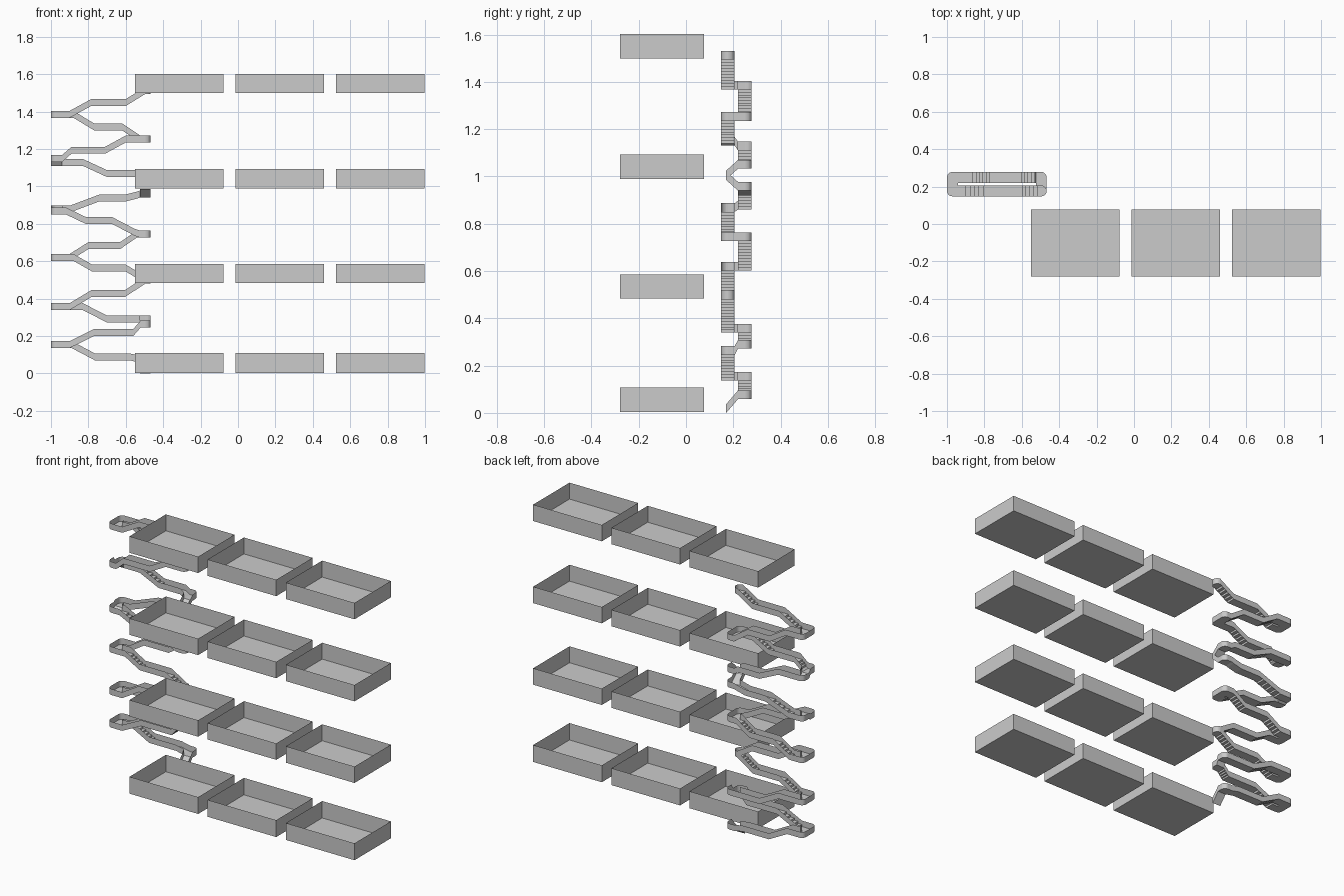
import bpy, bmesh
from math import sin, cos, pi, ceil
from mathutils import Vector

if "Cube" in bpy.data.objects:
    bpy.data.objects.remove(bpy.data.objects["Cube"])

F, K = 0.177, 0.249        # front and back lane centre lines
L, R = -0.971, -0.496      # left and right turning points
W, H = 0.029, 0.037        # half width and wall height of the stair
RISE = 0.013


def finish(bm, name):
    bmesh.ops.remove_doubles(bm, verts=bm.verts, dist=1e-5)
    me = bpy.data.meshes.new(name)
    bm.to_mesh(me)
    bm.free()
    ob = bpy.data.objects.new(name, me)
    bpy.context.collection.objects.link(ob)
    return ob


# open-topped floor tray
def tray(name, x0, x1, z0, z1):
    bm = bmesh.new()
    bmesh.ops.create_cube(bm, size=1)
    for v in bm.verts:
        v.co = (x0 if v.co.x < 0 else x1, -0.28 if v.co.y < 0 else 0.077,
                z0 if v.co.z < 0 else z1)
    top = [f for f in bm.faces if f.normal.z > 0.5]
    bmesh.ops.delete(bm, geom=top, context='FACES')
    finish(bm, name)


# left/right edge pairs along a path, rounded on the outside of each turn
def edge_pairs(pts, cap_start, cap_end):
    P = [Vector(p[:2]) for p in pts]
    D = [(b - a).normalized() for a, b in zip(P, P[1:])]
    out = []
    for i, p in enumerate(P):
        z = pts[i][2]
        d = D[min(i, len(D) - 1)]
        n = Vector((-d.y, d.x))
        if 0 < i < len(P) - 1 and abs(D[i - 1].dot(d)) < 0.5:
            a = D[i - 1]
            side = 1 if a.cross(d) > 0 else -1      # inner side: left is +1
            inner = p + (d - a) * W
            outer = [p - (d + a) * W]
            outer += [p + (a * sin(t * pi / 12) - d * cos(t * pi / 12)) * W for t in range(7)]
            outer += [p + (a + d) * W]
            out += [(inner, o, z) if side > 0 else (o, inner, z) for o in outer]
            continue
        caps = [(p + n * W, p - n * W, z)]
        if (i == 0 and cap_start) or (i == len(P) - 1 and cap_end):
            s = -1 if i == 0 else 1
            for t in range(1, 7):
                c, e = n * W * cos(t * pi / 12), d * W * sin(t * pi / 12) * s
                caps.append((p + e + c, p + e - c, z))
            if i == 0:
                caps.reverse()
        out += caps
    return out


# walled stair: straight sloping walls with a stepped floor between them
def stair(name, pts, cap_start, cap_end):
    bm = bmesh.new()

    def quad(*co):
        bm.faces.new([bm.verts.new(c) for c in co])

    def at(v, z):
        return Vector((v.x, v.y, z))

    pairs = edge_pairs(pts, cap_start, cap_end)
    for (l0, r0, z0), (l1, r1, z1) in zip(pairs, pairs[1:]):
        for a, b in ((l0, l1), (r0, r1)):
            if (a - b).length > 1e-5:
                quad(at(a, z0), at(b, z1), at(b, z1 + H), at(a, z0 + H))
        mid = (l1 + r1 - l0 - r0)
        n = ceil((z1 - z0) / RISE) if z1 - z0 > 0.02 and abs(mid.x) > abs(mid.y) else 0
        if not n:
            quad(at(l0, z0), at(r0, z0), at(r1, z1), at(l1, z1))
        for k in range(n):
            la, lb = l0.lerp(l1, k / n), l0.lerp(l1, (k + 1) / n)
            ra, rb = r0.lerp(r1, k / n), r0.lerp(r1, (k + 1) / n)
            za, zb = z0 + (z1 - z0) * k / n, z0 + (z1 - z0) * (k + 1) / n
            quad(at(la, za), at(ra, za), at(ra, zb), at(la, zb))
            quad(at(la, zb), at(ra, zb), at(rb, zb), at(lb, zb))
    finish(bm, name)


# twelve trays on four levels
for i, (z0, z1) in enumerate([(0.003, 0.108), (0.483, 0.585), (0.99, 1.092), (1.5, 1.602)]):
    for j, x in enumerate((-0.55, -0.013, 0.525)):
        tray(f"floor_tray_{i + 1}_{j + 1}", x, x + 0.472, z0, z1)

# stair from the lowest level to the second
stair("lower_stair", [
    (R, 0.17, 0), (R, K, 0.058), (-0.58, K, 0.07), (-0.765, K, 0.07), (-0.89, K, 0.136),
    (L, K, 0.136), (L, F, 0.136), (-0.90, F, 0.136), (-0.77, F, 0.2), (-0.56, F, 0.2),
    (R - 0.03 + 0.005, F, 0.245), (R, F, 0.245), (R, K, 0.272), (-0.70, K, 0.272),
    (-0.83, K, 0.339), (L, K, 0.339), (L, F, 0.339), (-0.90, F, 0.339), (-0.785, F, 0.408),
    (-0.605, F, 0.408), (R, F, 0.48)], False, True)

# stair from the second level to the third
stair("middle_stair", [
    (R, F, 0.482), (-0.6, F, 0.545), (-0.78, F, 0.545), (-0.88, F, 0.602), (L, F, 0.602),
    (L, K, 0.602), (-0.90, K, 0.602), (-0.80, K, 0.665), (-0.63, K, 0.665), (-0.54, K, 0.727),
    (R, K, 0.727), (R, F, 0.727), (-0.55, F, 0.735), (-0.675, F, 0.8), (-0.815, F, 0.8),
    (-0.92, F, 0.85), (L, F, 0.85), (L, K, 0.86), (-0.90, K, 0.86), (-0.74, K, 0.92),
    (-0.60, K, 0.92), (-0.54, K, 0.935), (R, K, 0.94), (R, 0.17, 0.985)], True, False)

# stair from the third level to the top
stair("upper_stair", [
    (R, 0.17, 0.988), (R, K, 0.938 + 0.095), (-0.55, K, 1.05), (-0.70, K, 1.05),
    (-0.83, K, 1.11), (L, K, 1.11), (L, F, 1.13), (-0.99 + 0.06, F, 1.14),
    (-0.89, F, 1.175), (-0.71, F, 1.175), (-0.6, F, 1.235), (R, F, 1.235), (R, K, 1.235),
    (-0.53, K, 1.24), (-0.62, K, 1.3), (-0.77, K, 1.3), (-0.88, K, 1.367), (L, K, 1.367),
    (L, F, 1.367), (-0.90, F, 1.367), (-0.785, F, 1.43), (-0.6, F, 1.43),
    (R, F, 1.494)], False, True)
